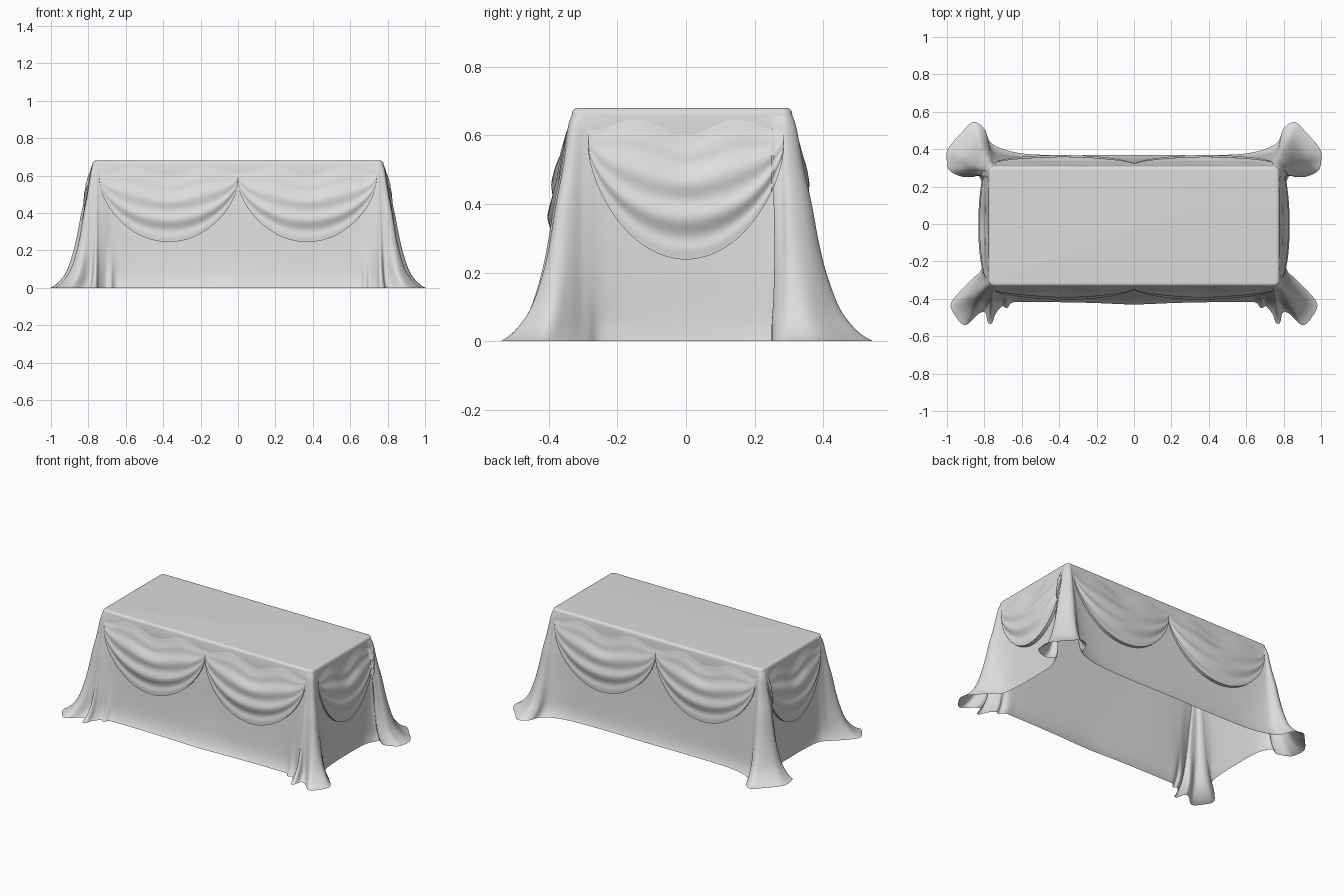
import bpy, bmesh, math
from mathutils import Vector
from mathutils.bvhtree import BVHTree

if "Cube" in bpy.data.objects:
    bpy.data.objects.remove(bpy.data.objects["Cube"])

mat = bpy.data.materials.new("pale grey cloth")
mat.diffuse_color = (0.735, 0.715, 0.722, 1)
mat.use_nodes = True
mat.node_tree.nodes["Principled BSDF"].inputs["Base Color"].default_value = mat.diffuse_color


def spline(pts, steps, closed):
    """Catmull-Rom curve through 2D points."""
    n, out = len(pts), []
    get = (lambda i: Vector(pts[i % n])) if closed else (lambda i: Vector(pts[max(0, min(n - 1, i))]))
    for i in range(n if closed else n - 1):
        a, b, c, d = get(i - 1), get(i), get(i + 1), get(i + 2)
        for k in range(steps):
            t = k / steps
            out.append(0.5 * (2 * b + (c - a) * t + (2 * a - 5 * b + 4 * c - d) * t * t
                              + (3 * b - a - 3 * c + d) * t ** 3))
    if not closed:
        out.append(Vector(pts[-1]))
    return out


def smooth(a, b, x):
    t = max(0, min(1, (x - a) / (b - a)))
    return t * t * (3 - 2 * t)


def finish(name, bm, angle):
    bm.normal_update()
    me = bpy.data.meshes.new(name)
    bm.to_mesh(me)
    bm.free()
    ob = bpy.data.objects.new(name, me)
    bpy.context.collection.objects.link(ob)
    me.materials.append(mat)
    bpy.ops.object.select_all(action='DESELECT')
    ob.select_set(True)
    bpy.context.view_layer.objects.active = ob
    bpy.ops.object.shade_smooth_by_angle(angle=math.radians(angle))


# Hem on the floor, right half from front centre to back centre
half = [(0, -.43), (.22, -.422), (.42, -.418), (.58, -.418), (.65, -.42), (.68, -.45),
        (.705, -.44), (.74, -.48), (.76, -.53), (.782, -.525), (.795, -.475), (.83, -.48),
        (.90, -.54), (.95, -.50), (.98, -.43), (.93, -.36), (.86, -.29), (.815, -.24),
        (.80, -.12), (.798, .03), (.80, .15), (.812, .22), (.85, .28), (.90, .25), (.98, .28),
        (1.0, .33), (.995, .40), (.92, .49), (.86, .545), (.80, .51), (.77, .44),
        (.70, .40), (.58, .375), (.40, .368), (.2, .368), (0, .37)]
hem = spline(half + [(-x, y) for x, y in half[-2:0:-1]], 6, True)
n = len(hem)
# Softer outline for the upper cloth, where the small folds fade out
soft = [sum((hem[(i + k) % n] for k in range(-9, 10)), Vector((0, 0))) / 19 for i in range(n)]

# Hang profile: (flare, height)
hang = spline([(0, .660), (.07, .62), (.18, .5), (.29, .4), (.38, .3), (.48, .2),
               (.61, .1), (.73, .05), (.87, .018), (1, 0)], 5, False)
rings = [(.010, 0, .68), (.018, 0, .6795), (.024, 0, .676), (.0285, 0, .670)]
rings += [(.03, w, z) for w, z in hang]

# Draped cloth: table-edge outline blended into the hem
bm = bmesh.new()
loops = []
for off, w, z in rings:
    mix = smooth(.35, .75, w)
    loop = []
    for p, sp in zip(hem, soft):
        inner = Vector((max(-.748, min(.748, p.x)), max(-.303, min(.28, p.y))))
        top = inner + (p - inner).normalized() * off
        q = top.lerp(sp.lerp(p, mix), w)
        loop.append(bm.verts.new((q.x, q.y, z)))
    loops.append(loop)
for a, b in zip(loops, loops[1:]):
    for i in range(n):
        j = (i + 1) % n
        bm.faces.new((a[i], b[i], b[j], a[j]))
bm.faces.new(loops[0])          # flat table top
tree = BVHTree.FromBMesh(bm)
finish("tablecloth", bm, 60)


def swag(name, origin, along, out, width, depth, bulge):
    """Hanging swag of nested U-shaped folds laid on the cloth."""
    along, out, origin = Vector(along), Vector(out), Vector(origin)
    NS, NV = 56, 44
    bm = bmesh.new()
    grid = []
    for j in range(NV + 2):
        v = min(j, NV) / NV
        row = []
        for i in range(NS + 1):
            s = math.sin(math.pi * (i / NS - .5))      # denser towards the ends
            ztop = .60 + (.042 * math.sin(math.pi * s) ** 2 + .015 * s * s) * (1 - smooth(0, .6, v))
            drop = max(0, 1 - s * s) ** .65
            z = ztop - v * (depth * drop + .04 * (1 - drop))
            base = origin + along * (s * width) + Vector((0, 0, z))
            hit = tree.ray_cast(base + out * 1.5, -out)[0] or base
            env = max(0, 1 - s * s) ** .7
            fold = .95 * smooth(-.05, .5, v) - .4 * smooth(.6, 1, v)
            ripple = (.17 * math.sin(2 * math.pi * 3.5 * v ** .9 - 1.2)
                      * smooth(.05, .3, v) * (1 - smooth(.85, 1, v)))
            d = .001 + .005 * smooth(0, .3, v) + bulge * env * (fold + ripple)
            if j == 0 or j == NV + 1:                  # edges tuck back to the cloth
                d = .0008
            row.append(bm.verts.new(hit + out * d))
        grid.append(row)
    for a, b in zip(grid, grid[1:]):
        for i in range(NS):
            bm.faces.new((a[i], b[i], b[i + 1], a[i + 1]))
    bmesh.ops.recalc_face_normals(bm, faces=bm.faces[:])
    if sum((f.normal.dot(out) for f in bm.faces), 0.0) < 0:
        bmesh.ops.reverse_faces(bm, faces=bm.faces[:])
    finish(name, bm, 60)


# Two swags on the front and back, one on each end
for side, sx in (("left", -1), ("right", 1)):
    swag("front_swag_" + side, (sx * .37, 0, 0), (1, 0, 0), (0, -1, 0), .37, .355, .034)
    swag("back_swag_" + side, (sx * .37, 0, 0), (-1, 0, 0), (0, 1, 0), .37, .355, .030)
    swag("end_swag_" + side, (0, 0, 0), (0, sx, 0), (sx, 0, 0), .285, .362, .038)
